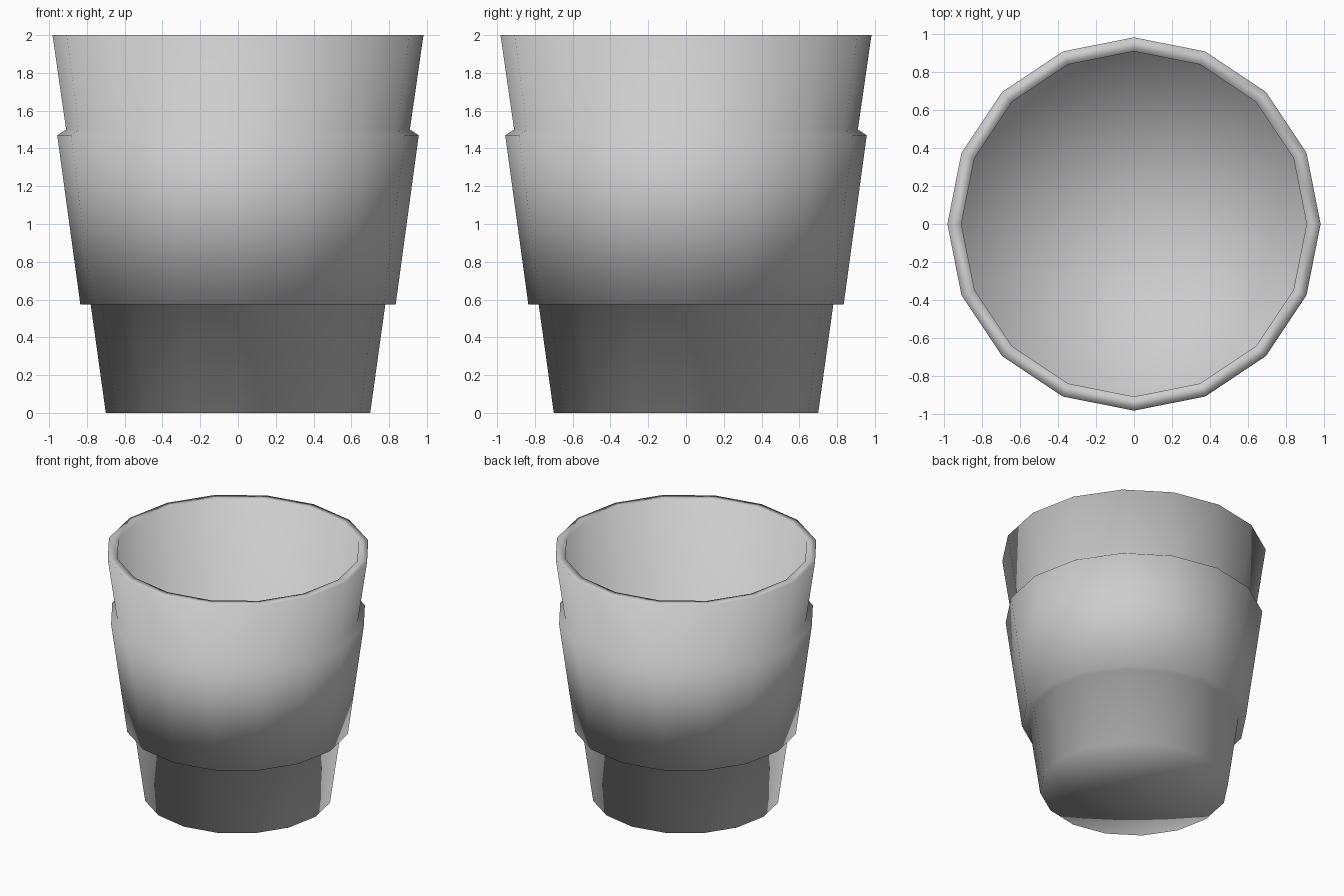
import bpy
import bmesh
from math import cos, sin, tau

cube = bpy.data.objects.get("Cube")
if cube:
    bpy.data.objects.remove(cube)

SIDES = 16

# One plain grey for the whole cup
grey = bpy.data.materials.new("mid grey")
grey.use_nodes = True
colour = (0.61, 0.61, 0.61, 1)
grey.diffuse_color = colour
grey.node_tree.nodes["Principled BSDF"].inputs["Base Color"].default_value = colour

# Radius and height, from the underside, up the outside, over the rim and down inside
profile = [
    (0.70, 0.0),     # foot
    (0.78, 0.575),   # under the sleeve
    (0.835, 0.575),  # sleeve lower edge
    (0.957, 1.47),   # sleeve upper edge
    (0.91, 1.50),    # back to the cup wall
    (0.982, 2.0),    # rim outside
    (0.908, 2.0),    # rim inside
    (0.908, 1.2),    # inner floor edge, straight below the rim
]


def lathe(name, profile, material):
    """Turn the profile into a closed faceted solid with fan caps."""
    bm = bmesh.new()
    rings = [[bm.verts.new((r * cos(tau * i / SIDES), r * sin(tau * i / SIDES), z))
              for i in range(SIDES)] for r, z in profile]
    underside = bm.verts.new((0, 0, profile[0][1]))
    floor = bm.verts.new((0, 0, profile[-1][1]))
    for i in range(SIDES):
        j = (i + 1) % SIDES
        for low, high in zip(rings, rings[1:]):
            bm.faces.new((low[i], low[j], high[j], high[i]))
        bm.faces.new((underside, rings[0][j], rings[0][i]))
        bm.faces.new((floor, rings[-1][i], rings[-1][j]))
    bmesh.ops.recalc_face_normals(bm, faces=bm.faces[:])
    for face in bm.faces:
        face.smooth = True
    mesh = bpy.data.meshes.new(name)
    bm.to_mesh(mesh)
    bm.free()
    mesh.materials.append(material)
    obj = bpy.data.objects.new(name, mesh)
    bpy.context.collection.objects.link(obj)
    return obj


lathe("cup", profile, grey)
